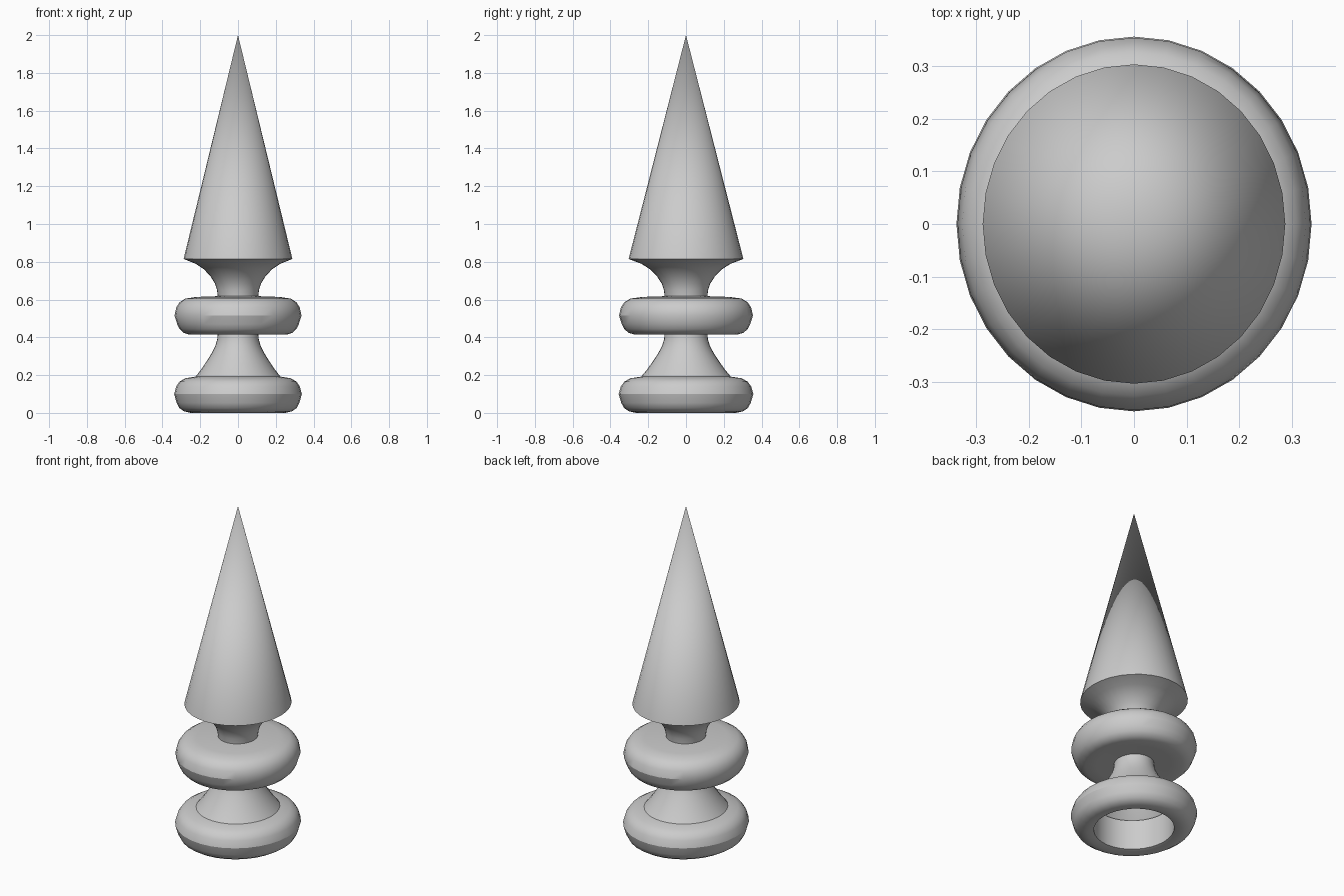
import bpy, bmesh, math
from mathutils import Matrix, Vector

cube = bpy.data.objects.get("Cube")
if cube:
    bpy.data.objects.remove(cube, do_unlink=True)

SIDES = 32
DEPTH_STRETCH = 1.055  # the turning is slightly oval

grey = bpy.data.materials.new("plain grey")
grey.use_nodes = True
colour = (0.6, 0.6, 0.6, 1)
grey.diffuse_color = colour
grey.node_tree.nodes["Principled BSDF"].inputs["Base Color"].default_value = colour


def turned_part(name, profile, crease=30):
    """Turn a profile of (radius, height) points, listed bottom to top, about z."""
    bm = bmesh.new()
    verts = [bm.verts.new((r, 0, z)) for r, z in profile]
    edges = [bm.edges.new(pair) for pair in zip(verts, verts[1:])]
    bmesh.ops.spin(bm, geom=verts + edges, cent=(0, 0, 0), axis=(0, 0, 1),
                   angle=math.tau, steps=SIDES, use_merge=True)
    bmesh.ops.remove_doubles(bm, verts=bm.verts, dist=0.0005)
    bmesh.ops.scale(bm, vec=Vector((1, DEPTH_STRETCH, 1)), verts=bm.verts)
    # Make the outermost face point away from the axis
    bm.normal_update()
    outer = max(bm.faces, key=lambda f: f.calc_center_median().xy.length)
    if outer.normal.dot(outer.calc_center_median() * Vector((1, 1, 0))) < 0:
        bmesh.ops.reverse_faces(bm, faces=bm.faces)
    mesh = bpy.data.meshes.new(name)
    bm.to_mesh(mesh)
    bm.free()
    mesh.materials.append(grey)
    obj = bpy.data.objects.new(name, mesh)
    bpy.context.collection.objects.link(obj)
    bpy.ops.object.select_all(action='DESELECT')
    obj.select_set(True)
    bpy.context.view_layer.objects.active = obj
    bpy.ops.object.shade_smooth_by_angle(angle=math.radians(crease))
    return obj


# Open base ring with a straight bore
turned_part("base_ring", [
    (0.215, 0.19), (0.215, 0.01), (0.25, 0), (0.285, 0.008), (0.31, 0.025),
    (0.325, 0.053), (0.338, 0.1), (0.327, 0.14), (0.31, 0.165),
    (0.28, 0.183), (0.225, 0.192)])

# Flared lower neck
turned_part("lower_neck", [
    (0.225, 0.192), (0.195, 0.23), (0.165, 0.275), (0.14, 0.315),
    (0.12, 0.355), (0.11, 0.39), (0.107, 0.42)])

# Rounded middle collar
turned_part("collar", [
    (0.107, 0.42), (0.2, 0.417), (0.26, 0.415), (0.29, 0.425), (0.31, 0.445),
    (0.322, 0.47), (0.336, 0.515), (0.327, 0.558), (0.31, 0.585),
    (0.28, 0.605), (0.22, 0.614), (0.107, 0.618)])

# Concave upper neck sweeping out to the spire
turned_part("upper_neck", [
    (0.107, 0.618), (0.111, 0.65), (0.122, 0.685), (0.145, 0.722),
    (0.18, 0.76), (0.225, 0.79), (0.288, 0.815)])

# Pointed spire
turned_part("spire", [(0.288, 0.815), (0, 2)])
